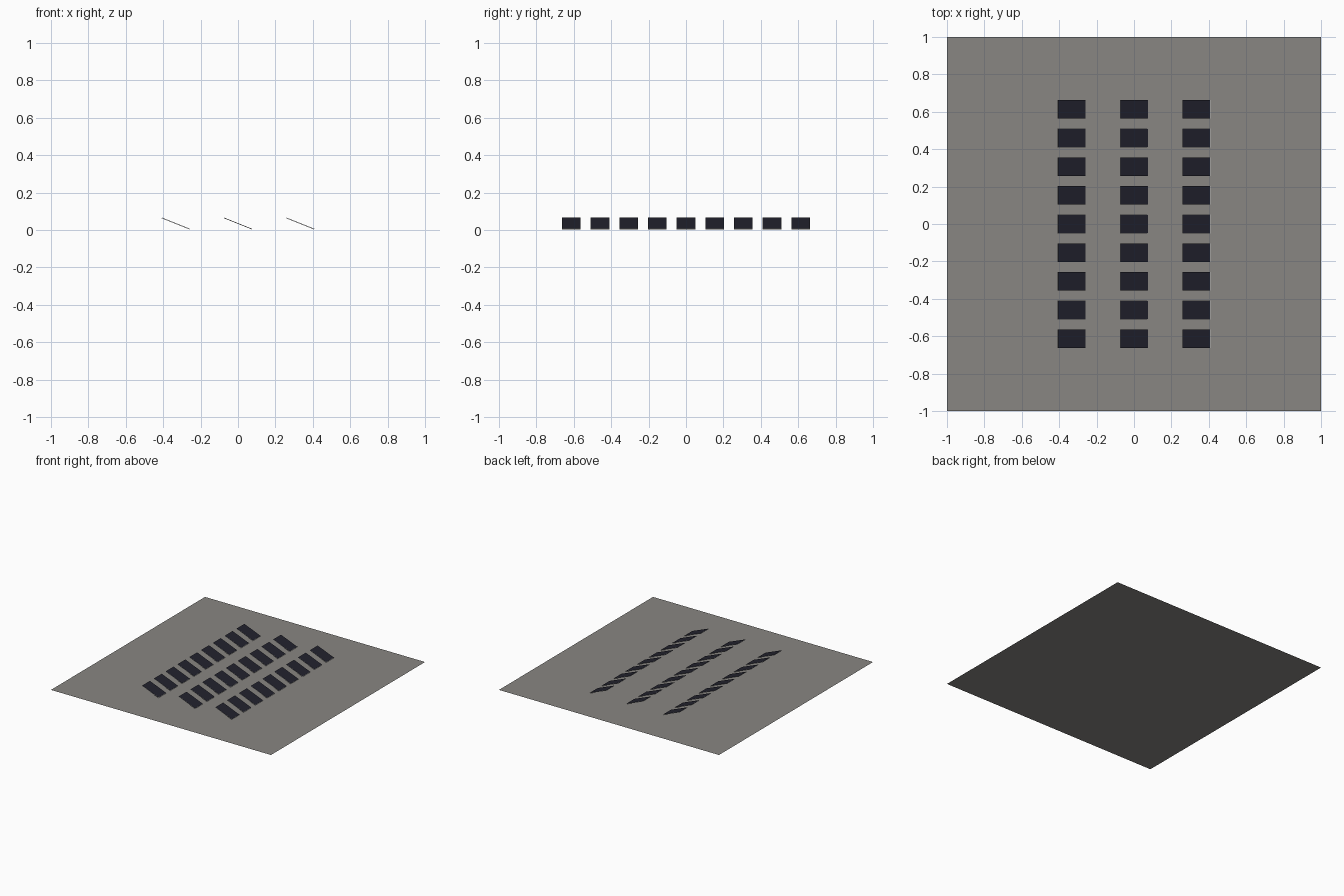
import bpy, bmesh, math
from mathutils import Matrix

if "Cube" in bpy.data.objects:
    bpy.data.objects.remove(bpy.data.objects["Cube"])


def material(name, rgb):
    m = bpy.data.materials.new(name)
    m.diffuse_color = (*rgb, 1)
    m.use_nodes = True
    m.node_tree.nodes["Principled BSDF"].inputs["Base Color"].default_value = m.diffuse_color
    return m


GROUND = material("warm grey ground", (0.25, 0.24, 0.225))
FRAME = material("light grey frame", (0.6, 0.6, 0.6))
CELL = material("dark blue cell", (0.016, 0.016, 0.027))


def finish(name, bm, mats):
    me = bpy.data.meshes.new(name)
    bm.to_mesh(me)
    bm.free()
    for m in mats:
        me.materials.append(m)
    ob = bpy.data.objects.new(name, me)
    bpy.context.collection.objects.link(ob)
    return ob


# flat ground sheet
bm = bmesh.new()
bmesh.ops.create_grid(bm, x_segments=1, y_segments=1, size=1)
finish("ground", bm, [GROUND])

# one panel: thin pale slab with a dark inset top face
LENGTH, WIDTH, THICK = 0.16, 0.1, 0.004
bm = bmesh.new()
bmesh.ops.create_cube(bm, size=1, matrix=Matrix.Diagonal((LENGTH, WIDTH, THICK, 1)))
bm.normal_update()
top = [f for f in bm.faces if f.normal.z > 0.9]
bmesh.ops.inset_region(bm, faces=top, thickness=0.0015)
for f in top:
    f.material_index = 1
panel = finish("solar_panel", bm, [FRAME, CELL])

# three columns of nine panels, all tilted toward +x
TILT = math.radians(21.8)
for col in range(3):
    for row in range(9):
        ob = panel if col == row == 0 else panel.copy()
        if ob is not panel:
            bpy.context.collection.objects.link(ob)
            ob.name = f"solar_panel_{col + 1}_{row + 1}"
        ob.location = ((col - 1) * 0.333, (row - 4) * 0.1533, 0.035)
        ob.rotation_euler = (0, TILT, 0)
